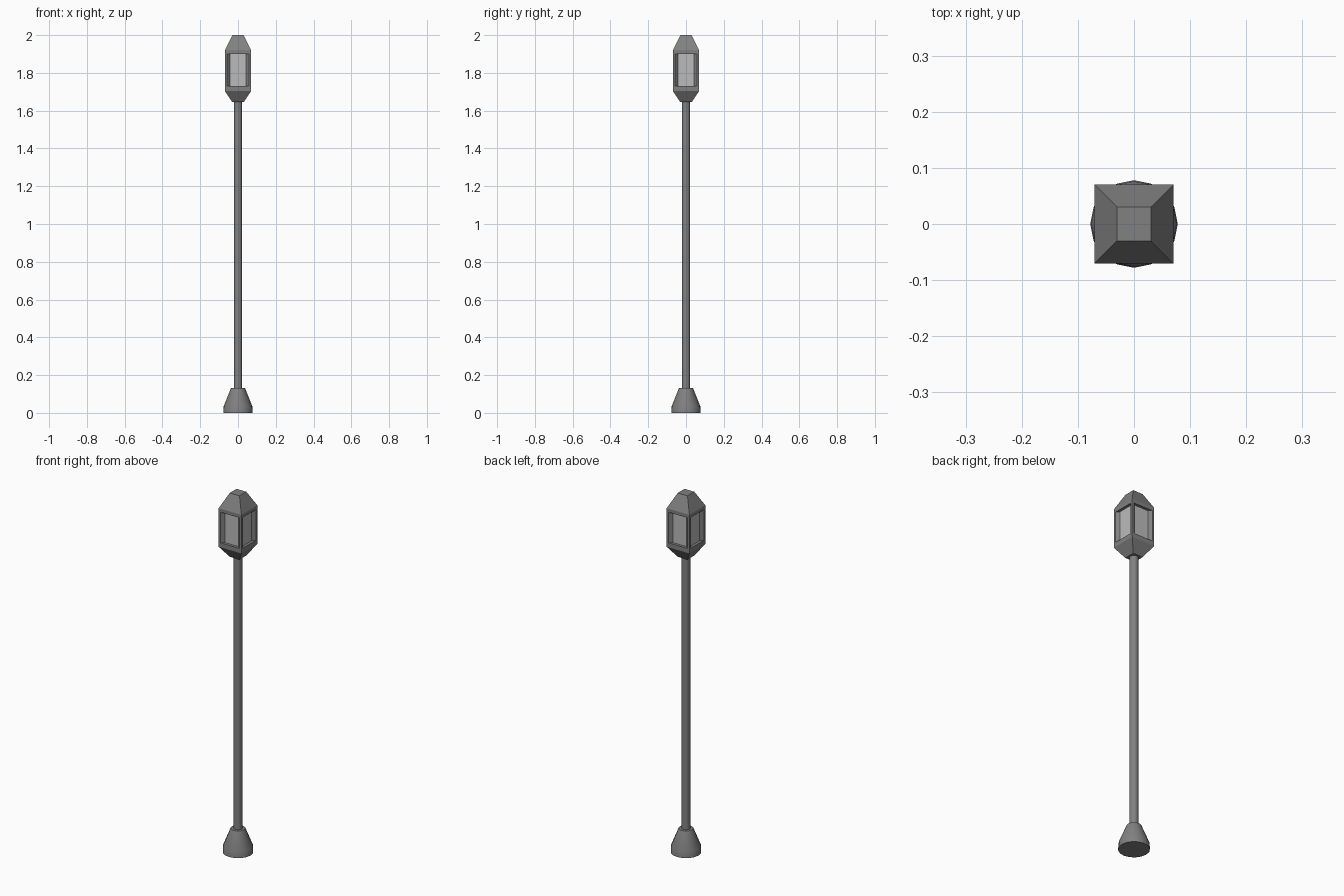
import bpy, bmesh, math
from mathutils import Matrix

if "Cube" in bpy.data.objects:
    bpy.data.objects.remove(bpy.data.objects["Cube"])


def material(name, g):
    m = bpy.data.materials.new(name)
    m.diffuse_color = (g, g, g, 1)
    m.use_nodes = True
    m.node_tree.nodes["Principled BSDF"].inputs["Base Color"].default_value = m.diffuse_color
    return m


metal = material("dark_metal", 0.22)
glass = material("pale_glass", 0.5)


def finish(name, bm, mat, smooth=False):
    bmesh.ops.remove_doubles(bm, verts=bm.verts, dist=0.0001)
    bmesh.ops.recalc_face_normals(bm, faces=bm.faces)
    me = bpy.data.meshes.new(name)
    bm.to_mesh(me)
    bm.free()
    me.materials.append(mat)
    ob = bpy.data.objects.new(name, me)
    bpy.context.collection.objects.link(ob)
    if smooth:
        bpy.ops.object.select_all(action='DESELECT')
        ob.select_set(True)
        bpy.context.view_layer.objects.active = ob
        bpy.ops.object.shade_smooth_by_angle(angle=math.radians(30))
    return ob


def turned(name, profile, sides=16):
    # closed round part from (radius, z) pairs
    bm = bmesh.new()
    rings = [[bm.verts.new((r * math.cos(2 * math.pi * i / sides),
                            r * math.sin(2 * math.pi * i / sides), z))
              for i in range(sides)] for r, z in profile]
    for a, b in zip(rings, rings[1:]):
        for i in range(sides):
            j = (i + 1) % sides
            bm.faces.new((a[i], a[j], b[j], b[i]))
    bm.faces.new(rings[0])
    bm.faces.new(rings[-1])
    return finish(name, bm, metal, True)


# flared foot and post
turned("base", [(0.078, 0), (0.076, 0.035), (0.037, 0.132)])
turned("post", [(0.022, 0.12), (0.022, 1.65)])


def rect(bm, half, y, z0, z1):
    return [bm.verts.new(p) for p in
            ((-half, y, z0), (half, y, z0), (half, y, z1), (-half, y, z1))]


# lantern housing: four identical sides with recessed windows
W, LOW, HIGH = 0.07, 1.705, 1.92
OPEN, PANE, DEPTH = 0.058, 0.042, 0.015
frame, panes = bmesh.new(), bmesh.new()
for k in range(4):
    turn = Matrix.Rotation(k * math.pi / 2, 3, 'Z')
    outer = rect(frame, W, -W, LOW, HIGH)
    opening = rect(frame, OPEN, -W, 1.73, 1.90)
    floor = rect(frame, PANE, -W + DEPTH, 1.73, 1.90)
    for a, b in ((outer, opening), (opening, floor)):
        for i in range(4):
            j = (i + 1) % 4
            frame.faces.new((a[i], a[j], b[j], b[i]))
    # sloping skirt and roof
    bottom = [frame.verts.new((x, -0.03, 1.645)) for x in (-0.03, 0.03)]
    top = [frame.verts.new((x, -0.03, 2.0)) for x in (-0.03, 0.03)]
    frame.faces.new((bottom[0], bottom[1], outer[1], outer[0]))
    frame.faces.new((outer[3], outer[2], top[1], top[0]))
    bmesh.ops.rotate(frame, verts=outer + opening + floor + bottom + top, matrix=turn)
    # window pane
    pane = rect(panes, PANE, -W + DEPTH, 1.73, 1.90)
    panes.faces.new(pane)
    bmesh.ops.rotate(panes, verts=pane, matrix=turn)

# flat caps
for z in (1.645, 2.0):
    frame.faces.new([frame.verts.new((x, y, z)) for x, y in
                     ((-0.03, -0.03), (0.03, -0.03), (0.03, 0.03), (-0.03, 0.03))])
finish("lantern_housing", frame, metal)

bmesh.ops.recalc_face_normals(panes, faces=panes.faces)
for f in panes.faces:
    if f.normal.dot(f.calc_center_median().xy.to_3d()) < 0:
        f.normal_flip()
me = bpy.data.meshes.new("window_panes")
panes.to_mesh(me)
panes.free()
me.materials.append(glass)
bpy.context.collection.objects.link(bpy.data.objects.new("window_panes", me))
